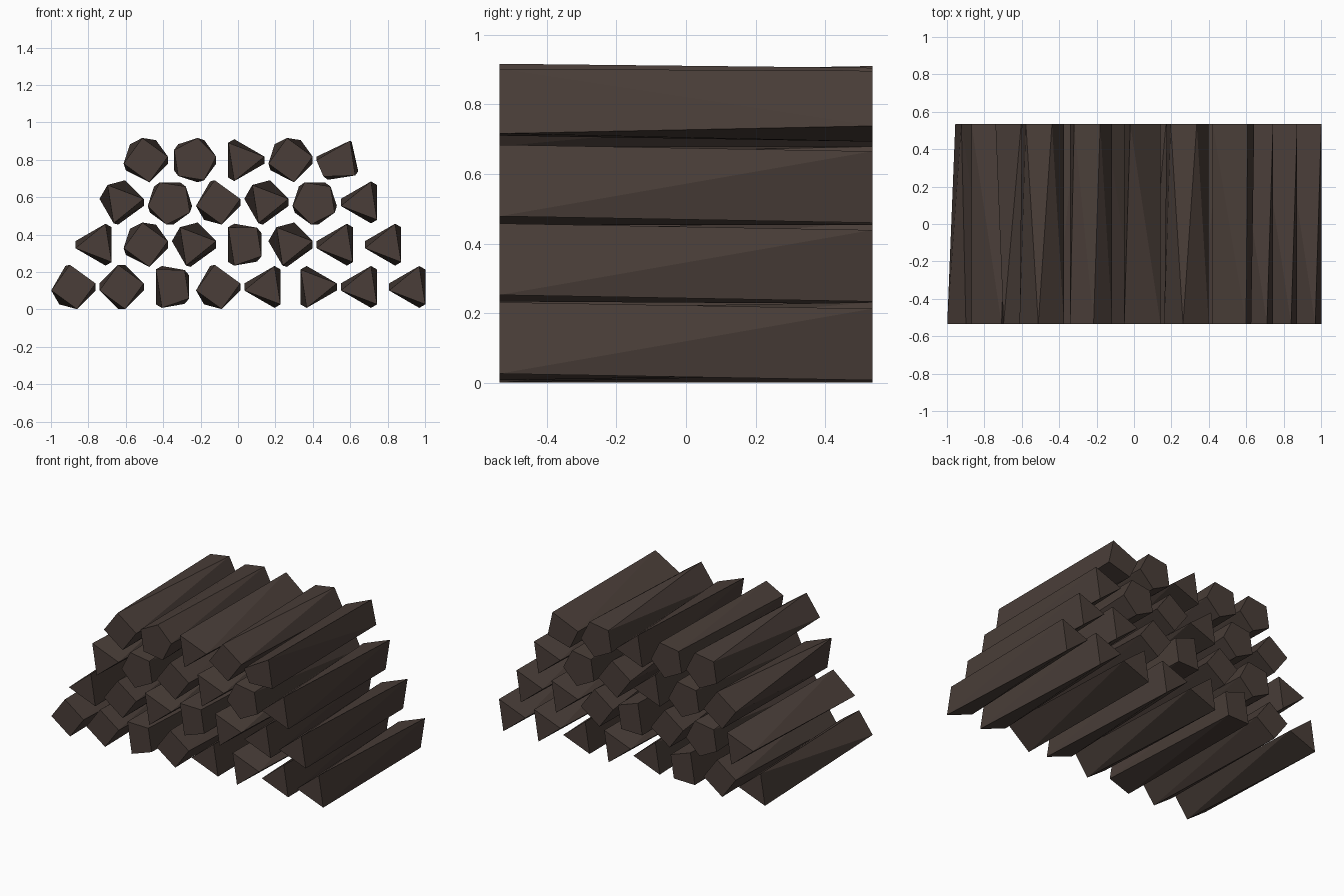
import bpy, bmesh
from math import cos, sin, radians

cube = bpy.data.objects.get("Cube")
if cube:
    bpy.data.objects.remove(cube)

RADIUS = 0.12
HALF_LENGTH = 0.535
STEP_X, STEP_Z = 0.258, 0.226
TWIST = 9

# Corner angles of the possible end outlines
ENDS = {
    "T": (60, 180, 300),         # triangle pointing left
    "R": (0, 120, 240),          # triangle pointing right
    "D": (0, 90, 180, 270),      # diamond
    "Q": (40, 120, 240, 320),    # upright block
    "P": (0, 72, 144, 216, 288), # pentagon
    "L": (36, 108, 180, 252, 324),
    "S": (51, 171, 218, 308),    # leaning wedge
    "W": (64, 180, 250, 339),
}

# Front and back outline of every log, bottom layer first
LAYERS = [
    "DR DD QQ DR TT RR TT TT",
    "TT DP RD QQ RD TT TT",
    "RD LP DR RD LP TT",
    "DP PP RR DP SW",
]

# Dark bark colour
bark = bpy.data.materials.new("dark_brown_wood")
colour = (0.068, 0.048, 0.040, 1)
bark.use_nodes = True
bark.diffuse_color = colour
shader = next(n for n in bark.node_tree.nodes if n.type == "BSDF_PRINCIPLED")
shader.inputs["Base Color"].default_value = colour
shader.inputs["Roughness"].default_value = 0.9


def make_log(name, x, z, front, back):
    """Rough split log: two outlines, turned against each other, joined."""
    bm = bmesh.new()
    for kind, y, turn in ((front, -HALF_LENGTH, TWIST), (back, HALF_LENGTH, -TWIST)):
        for angle in ENDS[kind]:
            a = radians(angle + turn)
            bm.verts.new((RADIUS * cos(a), y, RADIUS * sin(a)))
    bmesh.ops.convex_hull(bm, input=bm.verts)
    bmesh.ops.recalc_face_normals(bm, faces=bm.faces)
    mesh = bpy.data.meshes.new(name)
    bm.to_mesh(mesh)
    bm.free()
    mesh.materials.append(bark)
    log = bpy.data.objects.new(name, mesh)
    log.location = (x, 0, z)
    bpy.context.collection.objects.link(log)


# Stack the layers, each shifted by half a log
for row, layer in enumerate(LAYERS):
    for i, (front, back) in enumerate(layer.split()):
        make_log(f"log_{row + 1}_{i + 1}",
                 -1 + RADIUS + STEP_X * (i + row / 2),
                 RADIUS + STEP_Z * row, front, back)
